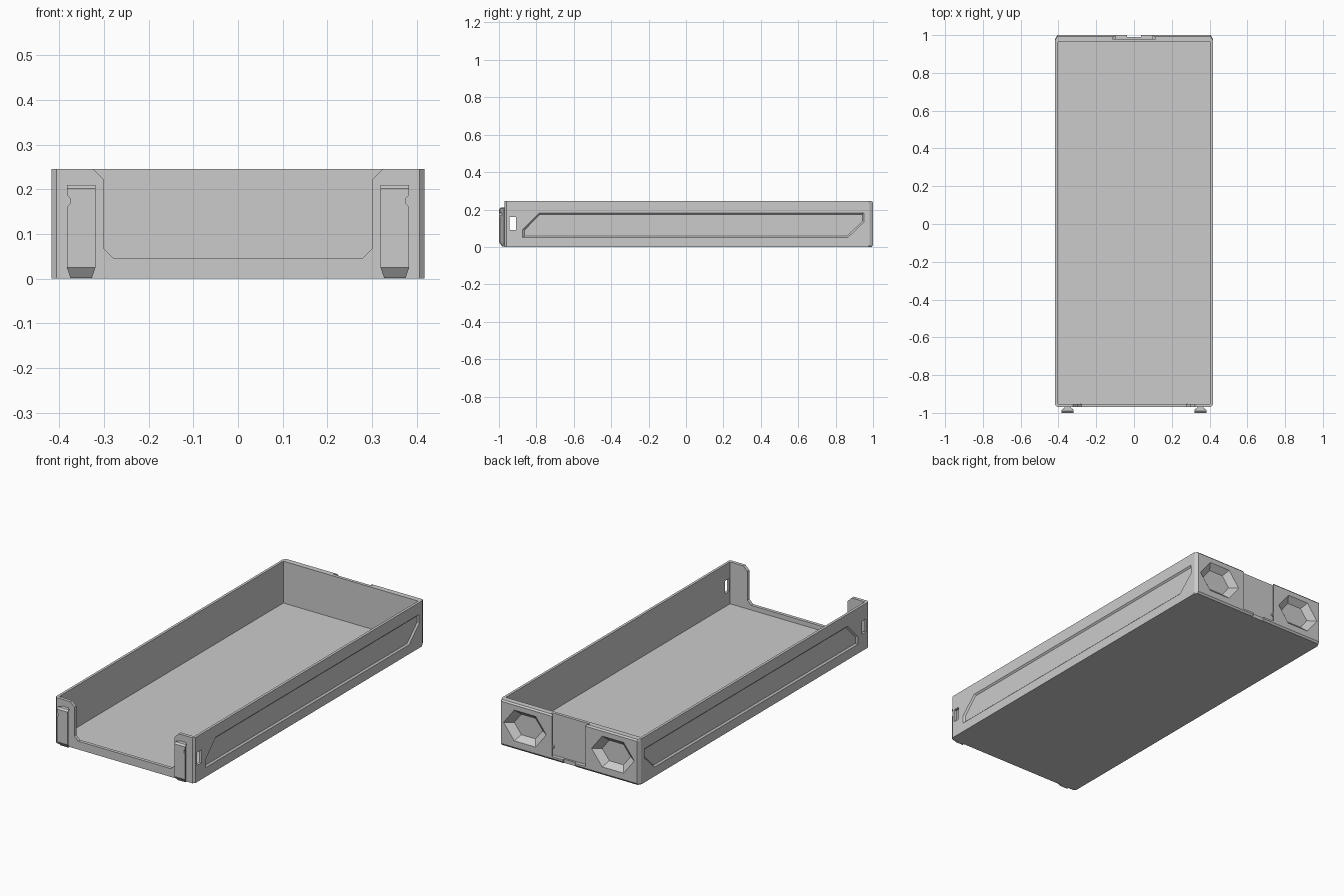
import bpy, bmesh, math

if "Cube" in bpy.data.objects:
    bpy.data.objects.remove(bpy.data.objects["Cube"])


def loft(name, rings):
    """Closed solid through matching rings of points."""
    bm = bmesh.new()
    rs = [[bm.verts.new(p) for p in r] for r in rings]
    n = len(rs[0])
    for a, b in zip(rs, rs[1:]):
        for i in range(n):
            bm.faces.new((a[i], a[(i + 1) % n], b[(i + 1) % n], b[i]))
    bm.faces.new(rs[0])
    bm.faces.new(rs[-1])
    bmesh.ops.recalc_face_normals(bm, faces=bm.faces)
    me = bpy.data.meshes.new(name)
    bm.to_mesh(me)
    bm.free()
    ob = bpy.data.objects.new(name, me)
    bpy.context.collection.objects.link(ob)
    return ob


def box(name, x0, x1, y0, y1, z0, z1):
    return loft(name, [[(x0, y0, z), (x1, y0, z), (x1, y1, z), (x0, y1, z)] for z in (z0, z1)])


def cut(target, cutter):
    mod = target.modifiers.new("cut", 'BOOLEAN')
    mod.operation, mod.solver, mod.object = 'DIFFERENCE', 'EXACT', cutter
    bpy.context.view_layer.objects.active = target
    bpy.ops.object.modifier_apply(modifier=mod.name)
    bpy.data.objects.remove(cutter)


def plan(back, z, w=0.417, front=-0.97, c=0.011):
    """Tray outline with chamfered corners."""
    half = [(w - c, front), (w, front + c), (w, back - 0.019), (w - c, back)]
    return [(x, y, z) for x, y in half] + [(-x, y, z) for x, y in reversed(half)]


# Tray body with a hollow inside
tray = loft("tray", [plan(0.993, 0), plan(1, 0.01), plan(1, 0.238), plan(0.993, 0.246)])
cut(tray, box("hollow", -0.403, 0.403, -0.952, 0.963, 0.02, 0.4))

# Front opening with chamfered corners
half = [(0.278, 0.045), (0.30, 0.067), (0.30, 0.222), (0.324, 0.246), (0.324, 0.3)]
prof = half + [(-x, z) for x, z in reversed(half)]
cut(tray, loft("opening", [[(x, y, z) for x, z in prof] for y in (-1.1, -0.93)]))

# Side slots through both walls
cut(tray, box("slot", -0.5, 0.5, -0.944, -0.908, 0.09, 0.16))

# Sunken side panels and hexagonal back pockets, on both sides
outer = [(-0.873, 0.05), (0.865, 0.05), (0.952, 0.133), (0.952, 0.182), (-0.785, 0.182), (-0.873, 0.092)]
inner = [(-0.863, 0.058), (0.861, 0.058), (0.944, 0.137), (0.944, 0.174), (-0.782, 0.174), (-0.863, 0.09)]
for s in (1, -1):
    cut(tray, loft("side_panel", [[(s * x, y, z) for y, z in p]
                                  for x, p in ((0.425, outer), (0.417, outer), (0.409, inner))]))
    cut(tray, loft("pocket", [[(s * 0.263 + rx * math.cos(i * math.pi / 3), y,
                                0.128 + rz * math.sin(i * math.pi / 3)) for i in range(6)]
                              for y, rx, rz in ((1.02, 0.128, 0.096), (1.0, 0.128, 0.096), (0.97, 0.085, 0.064))]))

# Dovetail channel down the middle of the back, with a notched lip below
half = [(0.115, 0.98), (0.115, 0.986), (0.1, 0.996), (0.1, 1.02)]
prof = half + [(-x, y) for x, y in reversed(half)]
cut(tray, loft("channel", [[(x, y, z) for x, y in prof] for z in (0.02, 0.3)]))
cut(tray, box("lip_notch", -0.036, 0.036, 0.99, 1.05, -0.1, 0.03))


# Dovetail rails on the front posts
def rail_ring(cx, z, yf, hw, neck):
    h = [(hw, yf), (hw, yf + 0.006), (neck, -0.974), (neck, -0.962)]
    return [(cx + x, y, z) for x, y in h] + [(cx - x, y, z) for x, y in reversed(h)]


for s, side in ((1, "right"), (-1, "left")):
    cx = s * 0.351
    rail = loft("front_rail_" + side, [
        rail_ring(cx, 0.002, -0.983, 0.024, 0.014), rail_ring(cx, 0.025, -1.0, 0.032, 0.017),
        rail_ring(cx, 0.202, -1.0, 0.032, 0.017), rail_ring(cx, 0.21, -0.99, 0.032, 0.017)])
    # Snap notch on the outer edge
    notch = [(0.39, 0.158), (0.383, 0.16), (0.376, 0.168), (0.376, 0.18), (0.383, 0.188), (0.39, 0.19)]
    cut(rail, loft("notch", [[(s * x, y, z) for x, z in notch] for y in (-1.1, -0.972)]))
    # Snap bumps inside the channel
    loft("channel_bump_" + side, [[(s * 0.116, y, z0), (s * 0.099, y, z0 + 0.007),
                                   (s * 0.099, y, z0 + 0.015), (s * 0.116, y, z0 + 0.022)]
                                  for y, z0 in ((0.98, 0.055), (0.997, 0.055))])
